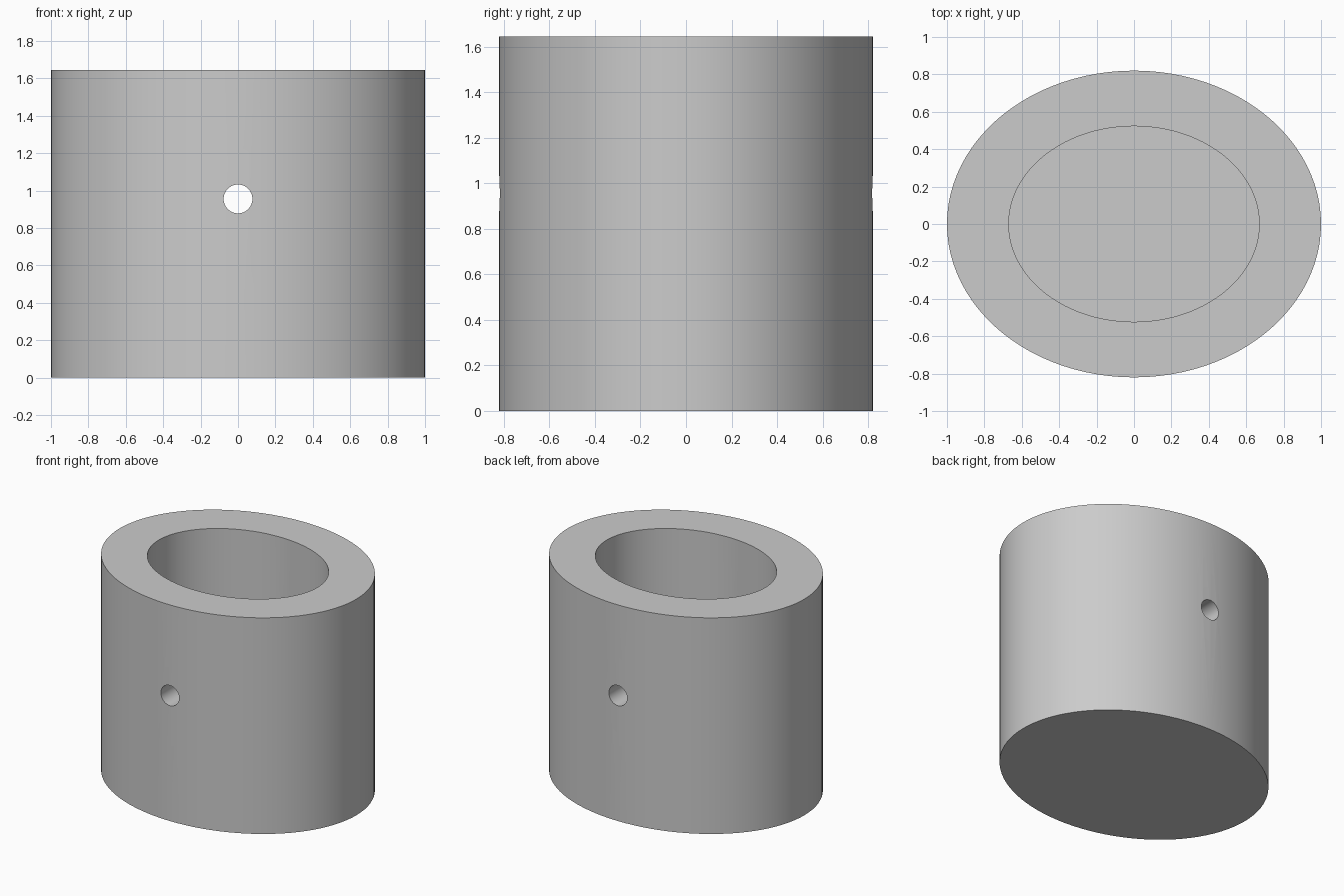
import bpy
import math

if "Cube" in bpy.data.objects:
    bpy.data.objects.remove(bpy.data.objects["Cube"])

H = 1.645          # overall height
FLOOR = 0.30       # thickness of the base
HOLE_Z = 0.955     # height of the cross hole


def elliptic_cylinder(name, rx, ry, z0, z1, sides=96):
    bpy.ops.mesh.primitive_cylinder_add(vertices=sides, radius=1, depth=1,
                                        location=(0, 0, (z0 + z1) / 2))
    ob = bpy.context.object
    ob.name = name
    ob.scale = (rx, ry, z1 - z0)
    bpy.ops.object.transform_apply(location=True, rotation=True, scale=True)
    return ob


def cut(target, cutter):
    mod = target.modifiers.new("cut", 'BOOLEAN')
    mod.operation = 'DIFFERENCE'
    mod.solver = 'EXACT'
    mod.object = cutter
    bpy.context.view_layer.objects.active = target
    bpy.ops.object.modifier_apply(modifier=mod.name)
    bpy.data.objects.remove(cutter, do_unlink=True)


# Oval body
body = elliptic_cylinder("oval_cup", 1.0, 0.82, 0, H)

# Oval cavity, open at the top
cut(body, elliptic_cylinder("cavity_cutter", 0.67, 0.523, FLOOR, H + 0.2))

# Round hole running front to back through both walls
bpy.ops.mesh.primitive_cylinder_add(vertices=48, radius=0.077, depth=2.4,
                                    location=(0, 0, HOLE_Z),
                                    rotation=(math.pi / 2, 0, 0))
cut(body, bpy.context.object)

# Plain grey finish
grey = bpy.data.materials.new("light grey")
grey.diffuse_color = (0.6, 0.6, 0.6, 1)
grey.use_nodes = True
grey.node_tree.nodes["Principled BSDF"].inputs["Base Color"].default_value = grey.diffuse_color
body.data.materials.clear()
body.data.materials.append(grey)

# Smooth walls with crisp rims
bpy.ops.object.select_all(action='DESELECT')
body.select_set(True)
bpy.context.view_layer.objects.active = body
bpy.ops.object.shade_smooth_by_angle(angle=math.radians(30))
